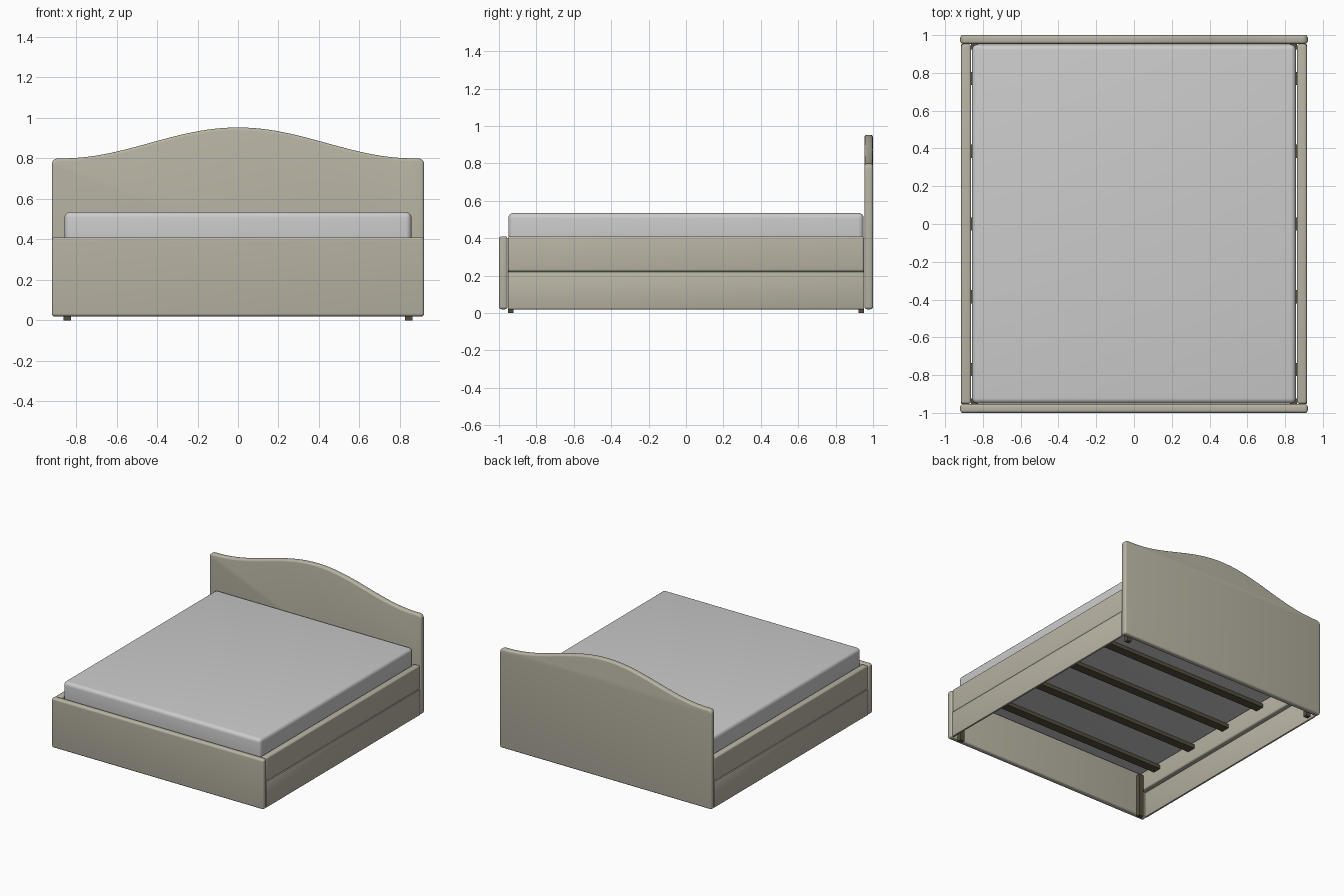
import bpy, bmesh, math

default = bpy.data.objects.get("Cube")
if default:
    bpy.data.objects.remove(default, do_unlink=True)


def material(name, rgb):
    m = bpy.data.materials.new(name)
    m.use_nodes = True
    m.diffuse_color = (*rgb, 1)
    m.node_tree.nodes["Principled BSDF"].inputs["Base Color"].default_value = (*rgb, 1)
    return m


fabric = material("beige fabric", (0.48, 0.455, 0.37))
white = material("mattress white", (0.60, 0.60, 0.60))
metal = material("dark brown frame", (0.09, 0.076, 0.048))


def finish(bm, name, mat, bevel, segments):
    """Turn a bmesh into a softly bevelled object."""
    bmesh.ops.recalc_face_normals(bm, faces=bm.faces)
    mesh = bpy.data.meshes.new(name)
    bm.to_mesh(mesh)
    bm.free()
    ob = bpy.data.objects.new(name, mesh)
    bpy.context.collection.objects.link(ob)
    mesh.materials.append(mat)
    if bevel:
        mod = ob.modifiers.new("soft edges", "BEVEL")
        mod.width = bevel
        mod.segments = segments
        mod.limit_method = "ANGLE"
        mod.angle_limit = math.radians(35)
        bpy.ops.object.select_all(action="DESELECT")
        ob.select_set(True)
        bpy.context.view_layer.objects.active = ob
        bpy.ops.object.modifier_apply(modifier=mod.name)
        bpy.ops.object.shade_smooth_by_angle(angle=math.radians(35))
    return ob


def box(name, mat, x, y, z, bevel=0.0, segments=4):
    """Box from (min, max) pairs."""
    bm = bmesh.new()
    bmesh.ops.create_cube(bm, size=1)
    for v in bm.verts:
        for i, (lo, hi) in enumerate((x, y, z)):
            v.co[i] = lo if v.co[i] < 0 else hi
    return finish(bm, name, mat, bevel, segments)


def panel(name, y, top, half=0.92, base=0.02, radius=0.03):
    """Upholstered end panel: outline with rounded top corners, extruded in y."""
    outline = [(-half, base), (half, base)]
    inner = half - radius
    shoulder = top(inner)
    arc = [i * math.pi / 12 for i in range(7)]
    outline += [(inner + radius * math.cos(a), shoulder - radius + radius * math.sin(a)) for a in arc]
    steps = 48
    outline += [(x, top(x)) for x in (inner - 2 * inner * i / steps for i in range(1, steps))]
    outline += [(-inner - radius * math.sin(a), shoulder - radius + radius * math.cos(a)) for a in arc]
    bm = bmesh.new()
    face = bm.faces.new([bm.verts.new((px, y[0], pz)) for px, pz in outline])
    grown = bmesh.ops.extrude_face_region(bm, geom=[face])["geom"]
    for v in grown:
        if isinstance(v, bmesh.types.BMVert):
            v.co.y = y[1]
    return finish(bm, name, fabric, 0.014, 4)


# Headboard with a curved crest, and the flat footboard
def crest(x):
    return 0.8 + 0.0765 * (1 + math.cos(math.pi * min(abs(x) / 0.87, 1)))


panel("headboard", (0.954, 1.0), crest)
panel("footboard", (-1.0, -0.954), lambda x: 0.41, radius=0.016)

# Mattress
box("mattress", white, (-0.857, 0.857), (-0.95, 0.95), (0.345, 0.535), 0.028, 5)

# Side rails: thick padded upper part over a thin lower panel, and corner legs
for side, s in (("left", 1), ("right", -1)):
    def span(a, b):
        return tuple(sorted((a * s, b * s)))
    box(side + "_upper_rail", fabric, span(0.863, 0.915), (-0.952, 0.952), (0.222, 0.41), 0.012)
    box(side + "_lower_panel", fabric, span(0.9, 0.915), (-0.952, 0.952), (0.02, 0.221), 0.003, 2)
    for end, e in (("back", 1), ("front", -1)):
        depth = tuple(sorted((0.923 * e, 0.953 * e)))
        box(end + "_" + side + "_leg", metal, span(0.825, 0.862), depth, (0, 0.342))

# Cross slats under the mattress
for i in range(5):
    y = (i - 2) * 0.385
    box("slat_%d" % (i + 1), metal, (-0.866, 0.866), (y - 0.035, y + 0.035), (0.315, 0.344))
